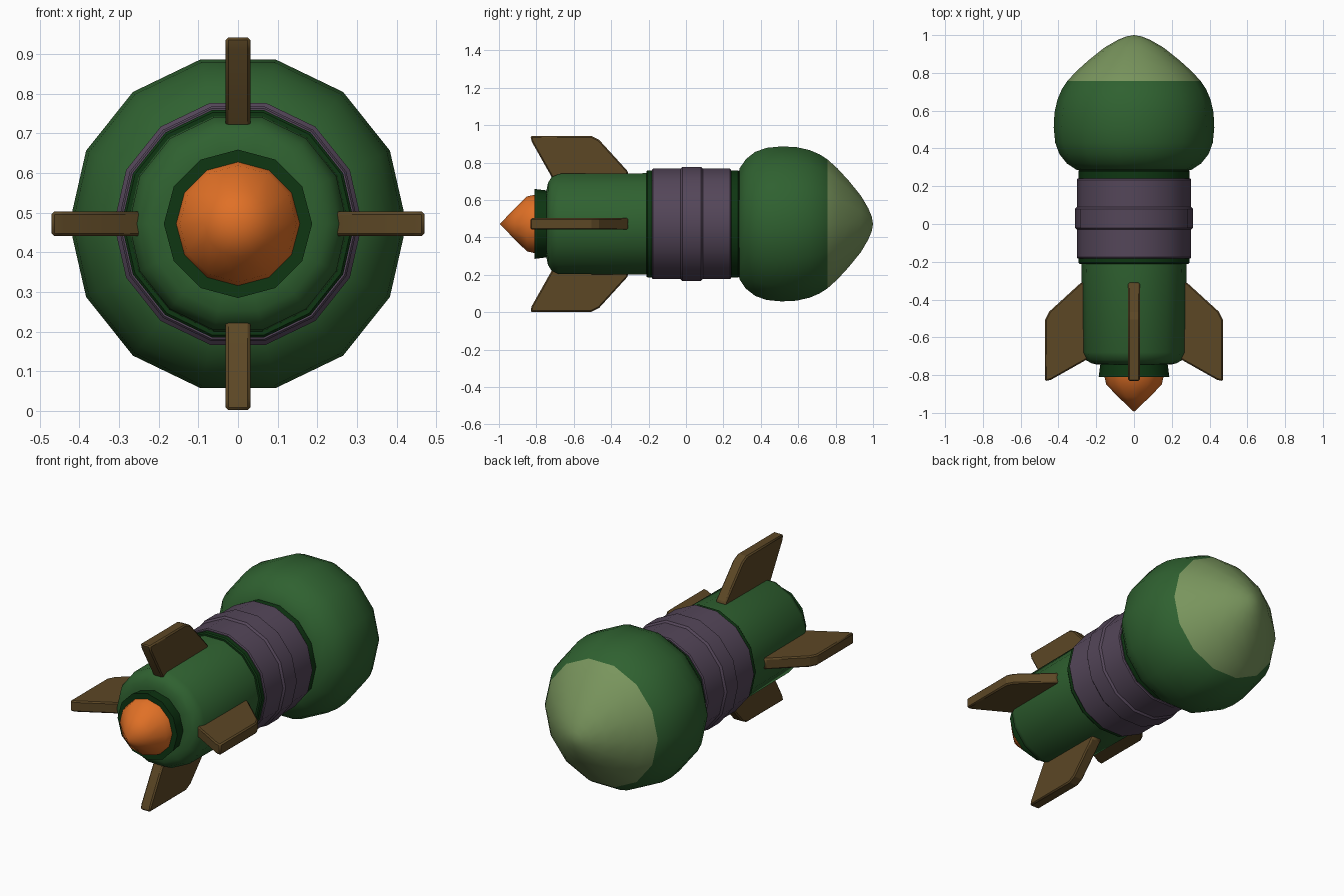
import bpy, bmesh, math
from mathutils import Matrix

if "Cube" in bpy.data.objects:
    bpy.data.objects.remove(bpy.data.objects["Cube"])

CZ = 0.472  # height of the long axis


def mat(name, rgb):
    m = bpy.data.materials.new(name)
    lin = [(c / 255 / 12.92) if c < 11 else ((c / 255 + 0.055) / 1.055) ** 2.4 for c in rgb]
    m.diffuse_color = (*lin, 1)
    m.use_nodes = True
    m.node_tree.nodes["Principled BSDF"].inputs["Base Color"].default_value = m.diffuse_color
    return m


GREEN = mat("green", (47, 97, 48))
DARK = mat("dark_green", (14, 54, 18))
PALE = mat("pale_green", (121, 149, 93))
PURPLE = mat("purple_grey", (84, 70, 89))
ORANGE = mat("orange", (224, 112, 38))
BROWN = mat("brown", (92, 71, 37))


def finish(bm, name, mats, angle=35):
    bmesh.ops.recalc_face_normals(bm, faces=bm.faces)
    me = bpy.data.meshes.new(name)
    bm.to_mesh(me)
    bm.free()
    for m in mats:
        me.materials.append(m)
    ob = bpy.data.objects.new(name, me)
    bpy.context.collection.objects.link(ob)
    bpy.ops.object.select_all(action='DESELECT')
    ob.select_set(True)
    bpy.context.view_layer.objects.active = ob
    bpy.ops.object.shade_smooth_by_angle(angle=math.radians(angle))
    return ob


def lathe(name, profile, mats, sides=14, paint=None, angle=35):
    """Revolve (y, radius) points round the long axis; a vertex sits at +x."""
    bm = bmesh.new()
    rings = []
    for y, r in profile:
        if r == 0:
            rings.append([bm.verts.new((0, y, CZ))] * sides)
        else:
            rings.append([bm.verts.new((r * math.cos(a), y, CZ + r * math.sin(a)))
                          for a in (2 * math.pi * i / sides for i in range(sides))])
    for p, q in zip(rings, rings[1:]):
        for i in range(sides):
            j = (i + 1) % sides
            f = bm.faces.new(list(dict.fromkeys((p[i], p[j], q[j], q[i]))))
            if paint:
                f.material_index = paint(f.calc_center_median())
    return finish(bm, name, mats, angle)


# Bulbous head with a pale nose
lathe("head", [(0.28, 0), (0.28, 0.27), (0.287, 0.305), (0.32, 0.355), (0.37, 0.395),
               (0.43, 0.417), (0.51, 0.425), (0.59, 0.421), (0.66, 0.405), (0.715, 0.381),
               (0.757, 0.353), (0.81, 0.304), (0.87, 0.237), (0.935, 0.155),
               (0.975, 0.085), (0.993, 0.04), (1.0, 0)],
      [GREEN, PALE], paint=lambda c: int(c.y > 0.757), angle=45)

# Dark collars either side of the grip
for name, y0, y1 in (("front_collar", 0.235, 0.285), ("rear_collar", -0.212, -0.17)):
    lathe(name, [(y0, 0), (y0, 0.288), (y0 + 0.007, 0.294), (y1 - 0.007, 0.294),
                 (y1, 0.288), (y1, 0)], [DARK])

# Purple sleeve with a raised middle band
lathe("sleeve", [(-0.182, 0), (-0.182, 0.298), (-0.176, 0.303), (-0.03, 0.303),
                 (-0.02, 0.313), (0.08, 0.313), (0.09, 0.303), (0.234, 0.303),
                 (0.24, 0.298), (0.24, 0)], [PURPLE], angle=30)

# Tail body with rounded end
lathe("tail_body", [(-0.745, 0), (-0.745, 0.19), (-0.738, 0.225), (-0.72, 0.255),
                    (-0.68, 0.275), (-0.2, 0.278), (-0.2, 0)], [GREEN], angle=45)

# Nozzle ring and exhaust cone
lathe("nozzle", [(-0.81, 0), (-0.81, 0.187), (-0.74, 0.178), (-0.74, 0)], [DARK], sides=12)
lathe("exhaust", [(-0.995, 0), (-0.915, 0.084), (-0.85, 0.147), (-0.80, 0.158), (-0.80, 0)],
      [ORANGE], sides=12, angle=50)

# Four swept fins, (y, radius) outline
FIN = [(-0.715, 0.245), (-0.825, 0.44), (-0.832, 0.47), (-0.505, 0.47),
       (-0.465, 0.45), (-0.31, 0.28), (-0.31, 0.245)]
for k, name in enumerate(("top_fin", "right_fin", "bottom_fin", "left_fin")):
    bm = bmesh.new()
    face = bm.faces.new([bm.verts.new((-0.031, y, r)) for y, r in FIN])
    ext = bmesh.ops.extrude_face_region(bm, geom=[face])
    bmesh.ops.translate(bm, vec=(0.062, 0, 0),
                        verts=[v for v in ext["geom"] if isinstance(v, bmesh.types.BMVert)])
    bmesh.ops.transform(bm, verts=bm.verts, matrix=Matrix.Translation((0, 0, CZ))
                        @ Matrix.Rotation(k * math.pi / 2, 4, 'Y'))
    fin = finish(bm, name, [BROWN], 20)
    bev = fin.modifiers.new("edge", 'BEVEL')
    bev.width = 0.007
    bev.segments = 1
